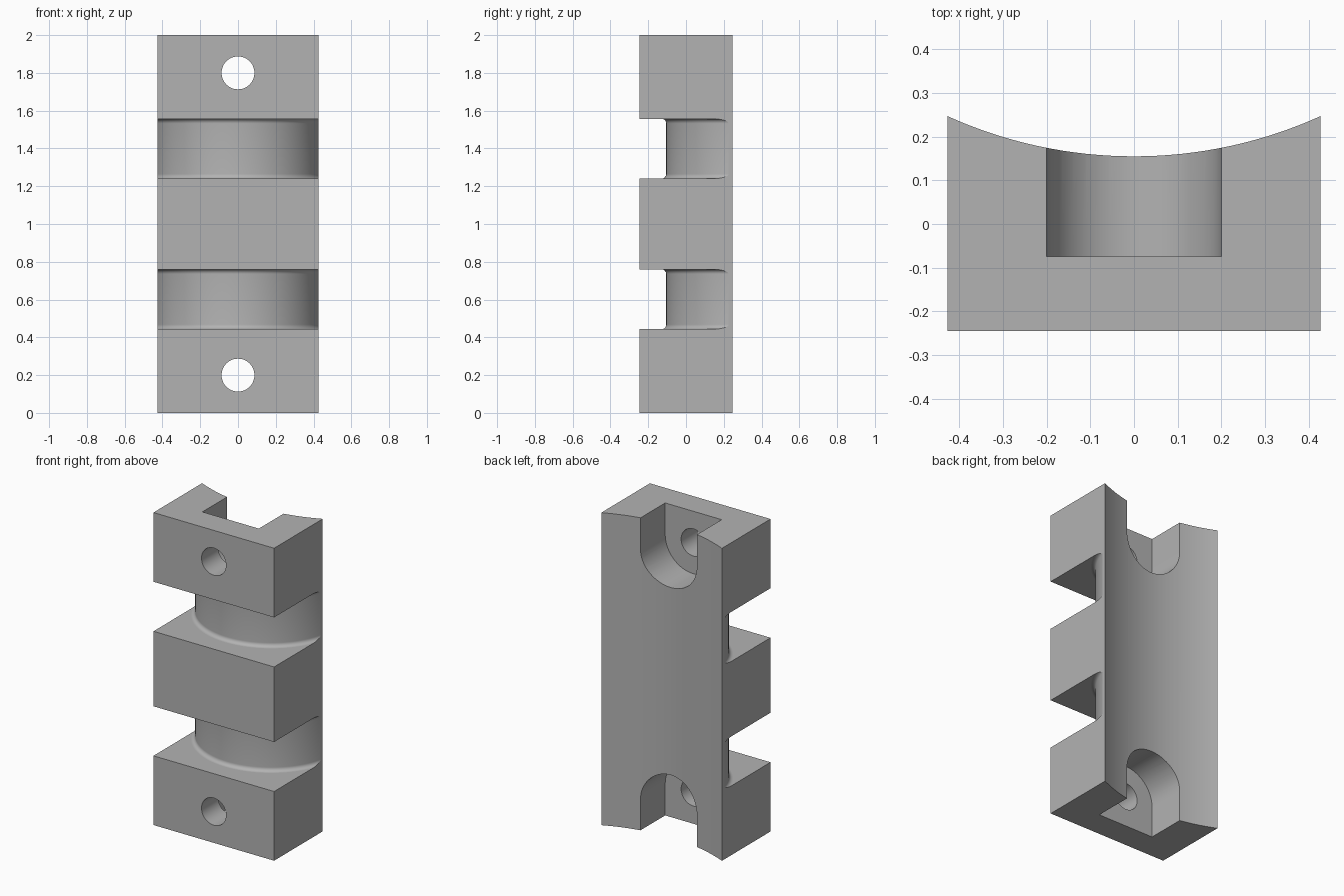
import bpy, bmesh
from math import sin, cos, pi, asin
from mathutils import Matrix, Vector

cube = bpy.data.objects.get("Cube")
if cube:
    bpy.data.objects.remove(cube, do_unlink=True)

# Single flat colour
grey = bpy.data.materials.new("neutral grey")
grey.use_nodes = True
colour = (0.45, 0.45, 0.45, 1)
grey.diffuse_color = colour
grey.node_tree.nodes["Principled BSDF"].inputs["Base Color"].default_value = colour

HALF_W, FRONT, BACK, HEIGHT = 0.427, -0.245, 0.247, 2.0
HOLLOW_R, HOLLOW_Y = 1.037, 1.192      # concave back
NECK_R, NECK_Y, FILLET = 0.441, 0.336, 0.025   # rounded necks in the grooves


def finish(bm, name):
    bmesh.ops.recalc_face_normals(bm, faces=bm.faces)
    mesh = bpy.data.meshes.new(name)
    bm.to_mesh(mesh)
    bm.free()
    mesh.materials.append(grey)
    obj = bpy.data.objects.new(name, mesh)
    bpy.context.collection.objects.link(obj)
    return obj


def prism(name, points, direction):
    """Extrude a closed outline of 3D points along a direction."""
    bm = bmesh.new()
    face = bm.faces.new([bm.verts.new(p) for p in points])
    new = bmesh.ops.extrude_face_region(bm, geom=[face])["geom"]
    bmesh.ops.translate(bm, vec=Vector(direction),
                        verts=[v for v in new if isinstance(v, bmesh.types.BMVert)])
    return finish(bm, name)


def arc(start, end, steps):
    return [start + (end - start) * i / steps for i in range(steps + 1)]


def groove_ring(z0, z1):
    """Lathed ring whose inner corners are filleted."""
    r, f = NECK_R, FILLET
    profile = [(1.2, z0)]
    profile += [(r + f - f * sin(a), z0 + f - f * cos(a)) for a in arc(0, pi / 2, 8)]
    profile += [(r + f - f * cos(a), z1 - f + f * sin(a)) for a in arc(0, pi / 2, 8)]
    profile.append((1.2, z1))
    bm = bmesh.new()
    verts = [bm.verts.new((x, 0, z)) for x, z in profile]
    edges = [bm.edges.new((verts[i - 1], v)) for i, v in enumerate(verts)]
    bmesh.ops.spin(bm, geom=verts + edges, cent=(0, 0, 0), axis=(0, 0, 1),
                   angle=2 * pi, steps=128, use_merge=True)
    bmesh.ops.remove_doubles(bm, verts=bm.verts, dist=1e-5)
    bmesh.ops.translate(bm, vec=(0, NECK_Y, 0), verts=bm.verts)
    return finish(bm, "groove_cutter")


def bolt_hole(z):
    bm = bmesh.new()
    bmesh.ops.create_cone(bm, cap_ends=True, segments=48, radius1=0.087, radius2=0.087,
                          depth=1, matrix=Matrix.Translation((0, -0.1, z)) @ Matrix.Rotation(pi / 2, 4, "X"))
    return finish(bm, "bolt_hole_cutter")


def end_pocket(z_centre, outward):
    """Round-ended slot, open at the end of the block and at the back."""
    r, floor = 0.2, -0.075
    points = [(r * cos(a), floor, z_centre - outward * r * sin(a)) for a in arc(0, pi, 32)]
    points += [(-r, floor, z_centre + outward * 0.4), (r, floor, z_centre + outward * 0.4)]
    return prism("end_pocket_cutter", points, (0, 0.6, 0))


# Main block with its hollowed back
swing = asin(HALF_W / HOLLOW_R)
outline = [(-HALF_W, FRONT, 0), (HALF_W, FRONT, 0)]
outline += [(HOLLOW_R * sin(a), HOLLOW_Y - HOLLOW_R * cos(a), 0) for a in arc(swing, -swing, 32)]
block = prism("mounting_block", outline, (0, 0, HEIGHT))

# Cut grooves, pockets and bolt holes
cutters = [groove_ring(0.443, 0.76), groove_ring(1.24, 1.557)]
for z, outward in ((0.2, -1), (1.8, 1)):
    cutters += [end_pocket(z, outward), bolt_hole(z)]
bpy.context.view_layer.objects.active = block
for cutter in cutters:
    cutter.hide_render = True
    mod = block.modifiers.new("cut", "BOOLEAN")
    mod.operation, mod.solver, mod.object = "DIFFERENCE", "EXACT", cutter
    bpy.ops.object.modifier_apply(modifier=mod.name)
    bpy.data.objects.remove(cutter, do_unlink=True)

# Smooth curved walls, flat planar faces
bpy.ops.object.select_all(action="DESELECT")
block.select_set(True)
bpy.ops.object.shade_smooth_by_angle(angle=pi / 6)
for face in block.data.polygons:
    if max(abs(c) for c in face.normal) > 0.99999:
        face.use_smooth = False
